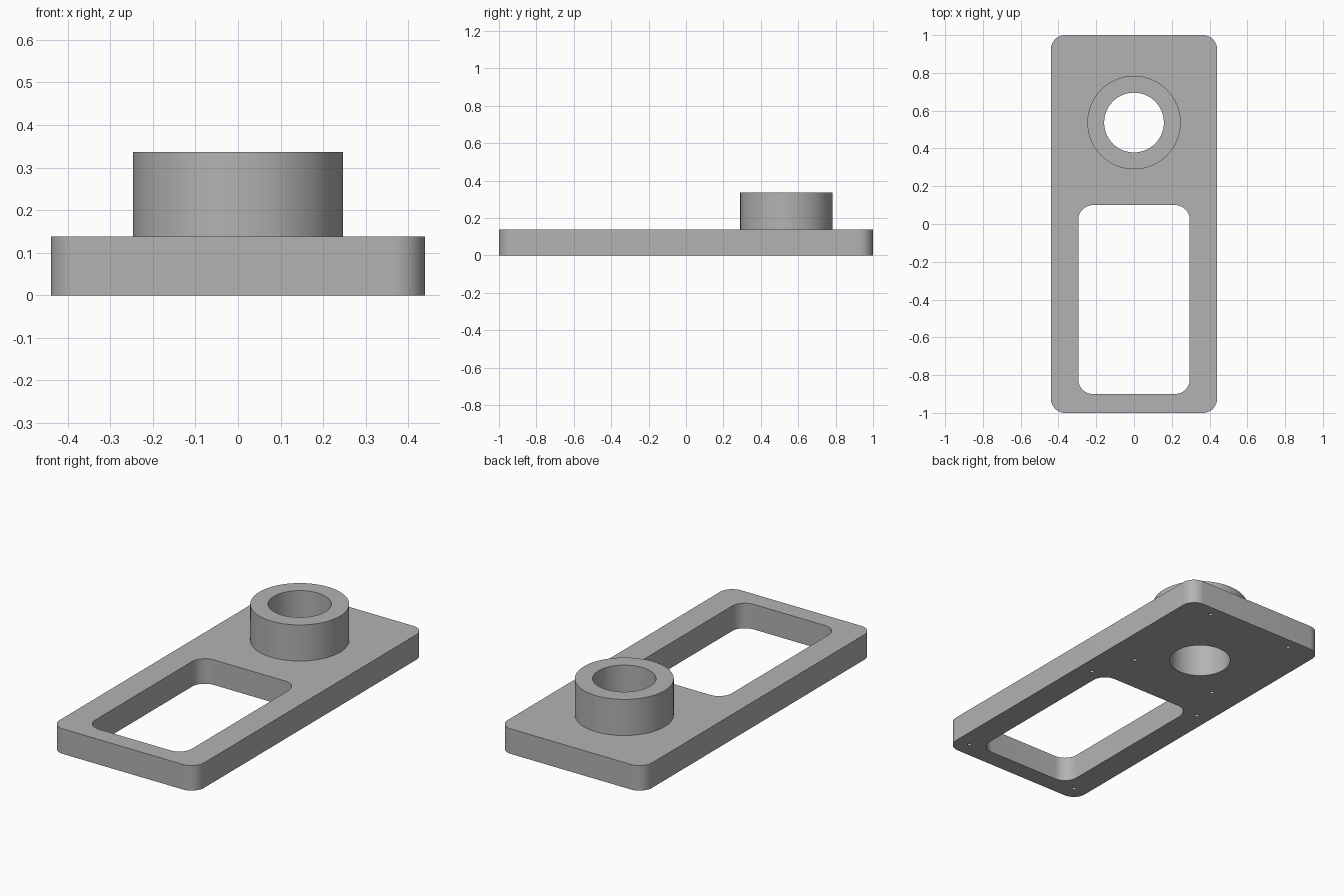
import bpy
import bmesh
import math

cube = bpy.data.objects.get("Cube")
if cube:
    bpy.data.objects.remove(cube, do_unlink=True)

PLATE_TOP = 0.138
BOSS_TOP = 0.337
BOSS_Y = 0.537
BORE_RADIUS = 0.158

grey = bpy.data.materials.new("plain grey")
grey.use_nodes = True
colour = (0.45, 0.45, 0.45, 1)
grey.diffuse_color = colour
grey.node_tree.nodes["Principled BSDF"].inputs["Base Color"].default_value = colour


def rounded_rect(half_x, y_min, y_max, r, steps=12):
    """Counter-clockwise outline with rounded corners."""
    x = half_x - r
    centres = [(x, y_max - r), (-x, y_max - r), (-x, y_min + r), (x, y_min + r)]
    points = []
    for i, (cx, cy) in enumerate(centres):
        for s in range(steps + 1):
            a = (i + s / steps) * math.pi / 2
            points.append((cx + r * math.cos(a), cy + r * math.sin(a)))
    return points


def circle(cx, cy, r, steps=96):
    angles = [2 * math.pi * i / steps for i in range(steps)]
    return [(cx + r * math.cos(a), cy + r * math.sin(a)) for a in angles]


def prisms(name, outlines, z0, z1):
    """One object holding a straight prism for each outline."""
    bm = bmesh.new()
    for outline in outlines:
        base = bm.faces.new([bm.verts.new((x, y, z0)) for x, y in outline])
        top = bmesh.ops.extrude_face_region(bm, geom=[base])["geom"]
        verts = [v for v in top if isinstance(v, bmesh.types.BMVert)]
        bmesh.ops.translate(bm, verts=verts, vec=(0, 0, z1 - z0))
    bmesh.ops.recalc_face_normals(bm, faces=bm.faces)
    mesh = bpy.data.meshes.new(name)
    bm.to_mesh(mesh)
    bm.free()
    mesh.materials.append(grey)
    obj = bpy.data.objects.new(name, mesh)
    bpy.context.collection.objects.link(obj)
    return obj


def activate(obj):
    bpy.ops.object.select_all(action="DESELECT")
    obj.select_set(True)
    bpy.context.view_layer.objects.active = obj


def cut(obj, cutter):
    cutter.hide_render = True
    activate(obj)
    mod = obj.modifiers.new("cut", "BOOLEAN")
    mod.operation = "DIFFERENCE"
    mod.solver = "EXACT"
    mod.object = cutter
    bpy.ops.object.modifier_apply(modifier=mod.name)
    bpy.data.objects.remove(cutter, do_unlink=True)


bore = circle(0, BOSS_Y, BORE_RADIUS)

# Base plate with a rectangular window and the bore
plate = prisms("base_plate", [rounded_rect(0.44, -1, 1, 0.075)], 0, PLATE_TOP)
window = rounded_rect(0.295, -0.9, 0.1, 0.078)
cut(plate, prisms("opening_cutter", [window, bore], -0.1, 0.3))

# Small blind screw holes underneath, around the boss and the window
holes = []
for side in (-1, 1):
    for x, y in ((0.265, 0.94), (0.265, 0.32), (0.358, 0.085), (0.358, -0.915)):
        holes.append(circle(side * x, y, 0.011, 20))
cut(plate, prisms("screw_hole_cutter", holes, -0.05, 0.08))

# Round boss, bored through
boss = prisms("round_boss", [circle(0, BOSS_Y, 0.247)], PLATE_TOP, BOSS_TOP)
cut(boss, prisms("bore_cutter", [bore], 0, 0.5))

for obj in (plate, boss):
    activate(obj)
    bpy.ops.object.shade_smooth_by_angle(angle=math.radians(30))
